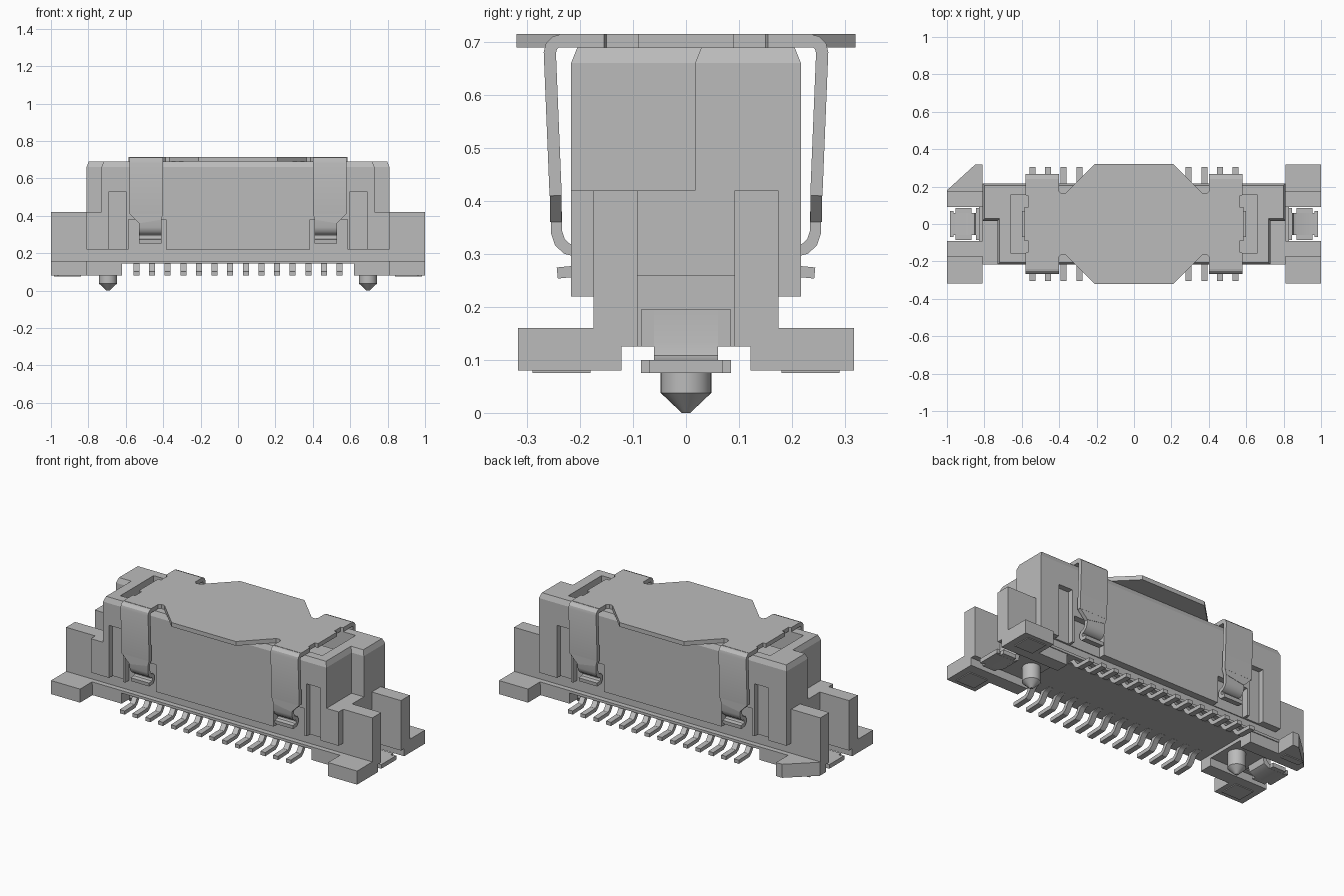
import bpy
import bmesh
from mathutils import Vector

old = bpy.data.objects.get("Cube")
if old:
    bpy.data.objects.remove(old, do_unlink=True)

grey = bpy.data.materials.new("light grey")
grey.use_nodes = True
grey.diffuse_color = (0.5, 0.5, 0.5, 1)
grey.node_tree.nodes["Principled BSDF"].inputs["Base Color"].default_value = (0.5, 0.5, 0.5, 1)


def finish(name, bm, smooth=False):
    bmesh.ops.recalc_face_normals(bm, faces=bm.faces[:])
    mesh = bpy.data.meshes.new(name)
    bm.to_mesh(mesh)
    bm.free()
    mesh.materials.append(grey)
    ob = bpy.data.objects.new(name, mesh)
    bpy.context.collection.objects.link(ob)
    if smooth:
        bpy.ops.object.select_all(action='DESELECT')
        ob.select_set(True)
        bpy.context.view_layer.objects.active = ob
        bpy.ops.object.shade_smooth_by_angle()
    return ob


def offset(points, d, closed=True):
    """Shift a 2D line sideways to its left by d, with mitred corners."""
    pts = [Vector(p) for p in points]
    n = len(pts)
    out = []
    for i, p in enumerate(pts):
        a = pts[i - 1] if closed or i else None
        b = pts[(i + 1) % n] if closed or i < n - 1 else None
        e1 = (p - a).normalized() if a is not None else (b - p).normalized()
        e2 = (b - p).normalized() if b is not None else e1
        n1, n2 = Vector((-e1.y, e1.x)), Vector((-e2.y, e2.x))
        out.append(p + (n1 + n2) * d / (1 + n1.dot(n2)))
    return out


def prism(name, outline, levels, axis='z', smooth=False):
    """Loft an outline along an axis; levels are (position, inset) pairs."""
    place = {'x': lambda p, h: (h, p[0], p[1]),
             'y': lambda p, h: (p[0], h, p[1]),
             'z': lambda p, h: (p[0], p[1], h)}[axis]
    bm = bmesh.new()
    rings = []
    for h, inset in levels:
        ring = offset(outline, inset) if inset else outline
        rings.append([bm.verts.new(place(p, h)) for p in ring])
    bm.faces.new(rings[0])
    bm.faces.new(rings[-1])
    n = len(outline)
    for low, high in zip(rings, rings[1:]):
        for i in range(n):
            j = (i + 1) % n
            bm.faces.new((low[i], low[j], high[j], high[i]))
    return finish(name, bm, smooth)


def box(name, x, y, z):
    return prism(name, [(x[0], y[0]), (x[1], y[0]), (x[1], y[1]), (x[0], y[1])],
                 [(z[0], 0), (z[1], 0)])


def strip(name, path, thick, span, axis):
    """Bent sheet metal: a side-on path thickened and given a width."""
    outline = offset(path, thick / 2, False) + offset(path, -thick / 2, False)[::-1]
    return prism(name, outline, [(span[0], 0), (span[1], 0)], axis, True)


def boolean(ob, other, operation):
    other.hide_render = True
    mod = ob.modifiers.new("cut", 'BOOLEAN')
    mod.operation = operation
    mod.solver = 'EXACT'
    mod.object = other
    bpy.context.view_layer.objects.active = ob
    bpy.ops.object.modifier_apply(modifier=mod.name)
    bpy.data.objects.remove(other, do_unlink=True)


def both(a, b, s):
    return tuple(sorted((a * s, b * s)))


# Housing: wide lower box plus stepped, chamfered upper part
housing = box("housing", (-0.81, 0.81), (-0.217, 0.217), (0.22, 0.42))
right_half = [(0.73, -0.217), (0.73, 0.017), (0.81, 0.017), (0.81, 0.217)]
upper = prism("upper", right_half + [(-x, y) for x, y in right_half[::-1]],
              [(0.3, 0), (0.66, 0), (0.69, 0.012)])
boolean(housing, upper, 'UNION')

# Central cavity, side grooves and clip pockets
boolean(housing, box("cavity", (-0.66, 0.66), (-0.155, 0.155), (0.27, 0.8)), 'DIFFERENCE')
for sx in (-1, 1):
    for sy in (-1, 1):
        for x, depth, top in (((0.6, 0.69), 0.185, 0.53), ((0.385, 0.585), 0.18, 0.38)):
            boolean(housing, box("groove", both(*x, sx), both(depth, 0.3, sy), (0.2, top)),
                    'DIFFERENCE')

# Inner tongue and base
box("inner_tongue", (-0.6, 0.6), (-0.07, 0.07), (0.26, 0.62))
box("base_core", (-0.82, 0.82), (-0.175, 0.175), (0.15, 0.23))
box("base_plate", (-0.82, 0.82), (-0.205, 0.205), (0.145, 0.16))

# Ends: posts, feet, pegs and solder tabs
nail_path = [(0.835, 0.195), (0.835, 0.13), (0.842, 0.1), (0.865, 0.0875), (0.985, 0.0875)]
for sx, side in ((1, "left"), (-1, "right")):
    box(side + "_end_wall", both(0.62, 0.83, sx), (-0.12, 0.12), (0.125, 0.16))
    box(side + "_end_rib", both(0.79, 0.83, sx), (-0.092, 0.092), (0.125, 0.26))
    for sy, end in ((-1, "front"), (1, "back")):
        name = end + "_" + side
        box(name + "_post", both(0.8, 1, sx), both(0.092, 0.175, sy), (0.125, 0.42))
        box(name + "_leg", both(0.62, 0.82, sx), both(0.122, 0.2, sy), (0.08, 0.146))
        cut_corner = sx < 0 < sy
        tip = [(1, 0.18), (0.85, 0.317)] if cut_corner else [(1, 0.317)]
        foot = [(0.81, 0.122), (1, 0.122)] + tip + [(0.81, 0.317)]
        prism(name + "_foot", [(x * sx, y * sy) for x, y in foot], [(0.08, 0), (0.16, 0)])
        box(name + "_pad", both(0.84, 0.96, sx), both(0.18, 0.29 if not cut_corner else 0.22, sy),
            (0.075, 0.081))
    strip(side + "_solder_tab", [(x * sx, z) for x, z in nail_path], 0.025, (-0.06, 0.06), 'y')
    box(side + "_tab_upright", both(0.825, 0.846, sx), (-0.085, 0.085), (0.125, 0.195))
    box(side + "_tab_wing", both(0.87, 0.955, sx), (-0.085, 0.085), (0.0755, 0.0995))
    box(side + "_tab_tip", both(0.965, 0.985, sx), (-0.07, 0.07), (0.0755, 0.0995))
    # Locating peg with a conical point
    bm = bmesh.new()
    rings = []
    for radius, z in ((0.048, 0.13), (0.048, 0.038), (0.008, 0)):
        ring = bmesh.ops.create_circle(bm, segments=32, radius=radius)["verts"]
        bmesh.ops.translate(bm, verts=ring, vec=(0.695 * sx, 0, z))
        rings.append(ring)
    for a, b in zip(rings, rings[1:]):
        for i in range(32):
            bm.faces.new((a[i], a[i - 1], b[i - 1], b[i]))
    bm.faces.new(rings[0])
    bm.faces.new(rings[-1])
    finish(side + "_peg", bm, True)

# Cover plate from one mirrored quarter outline
quarter = [(0.565, 0.09), (0.565, 0.15), (0.58, 0.155), (0.58, 0.24), (0.4, 0.24),
           (0.4, 0.175), (0.387, 0.162), (0.365, 0.165), (0.21, 0.32)]
quarter = [(0.585, 0.09)] + quarter
upper_half = quarter + [(-x, y) for x, y in quarter[::-1]]
prism("cover_plate", upper_half + [(-x, -y) for x, y in upper_half],
      [(0.69, 0), (0.715, 0)])

# Spring clips: broad upper arm, narrow hooked lower arm
arm = [(0.235, 0.7025), (0.246, 0.7), (0.254, 0.692), (0.257, 0.68), (0.246, 0.41)]
hook = [(0.246, 0.42), (0.244, 0.34), (0.238, 0.322), (0.225, 0.31), (0.21, 0.306),
        (0.203, 0.295), (0.203, 0.28), (0.212, 0.267), (0.243, 0.264)]
for sx, side in ((1, "left"), (-1, "right")):
    for sy, end in ((-1, "front"), (1, "back")):
        name = end + "_" + side
        strip(name + "_clip_arm", [(y * sy, z) for y, z in arm], 0.023,
              both(0.4, 0.58, sx), 'x')
        taper = [(0.4, 0.412), (0.58, 0.412), (0.53, 0.36), (0.41, 0.38)]
        prism(name + "_clip_taper", [(x * sx, z) for x, z in taper],
              [(0.235 * sy, 0), (0.257 * sy, 0)], 'y')
        strip(name + "_clip_hook", [(y * sy, z) for y, z in hook], 0.021,
              both(0.41, 0.53, sx), 'x')

# Two rows of bent contact leads
lead = [(0.12, 0.155), (0.155, 0.15), (0.172, 0.14), (0.195, 0.105), (0.21, 0.094), (0.305, 0.091)]
for sy, row in ((-1, "front"), (1, "back")):
    for i in range(14):
        x = (i - 6.5) * 0.0835
        strip(f"{row}_lead_{i + 1}", [(y * sy, z) for y, z in lead], 0.022,
              (x - 0.016, x + 0.016), 'x')
